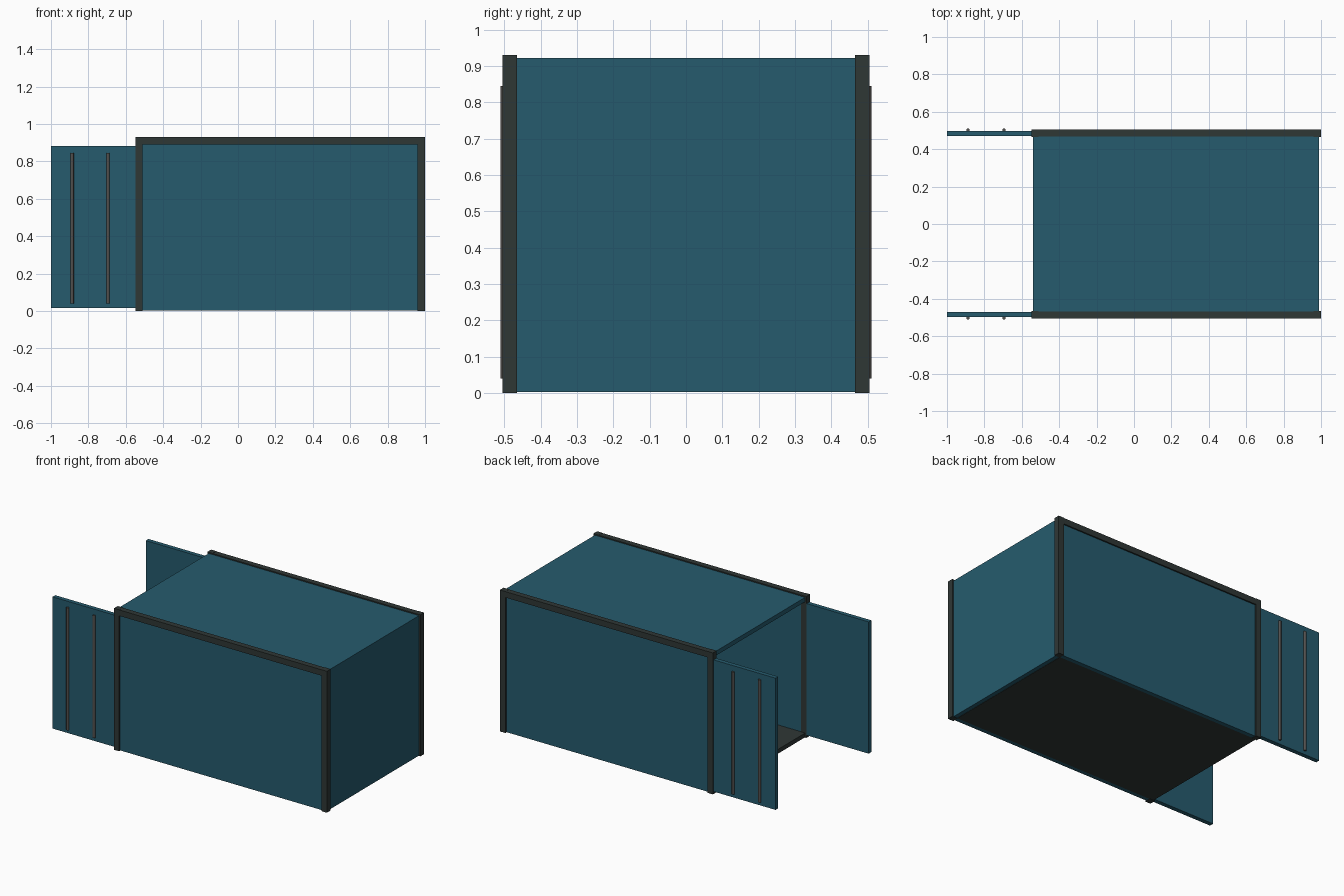
import bpy, bmesh

if "Cube" in bpy.data.objects:
    bpy.data.objects.remove(bpy.data.objects["Cube"])


def material(name, rgb):
    m = bpy.data.materials.new(name)
    m.diffuse_color = (*rgb, 1.0)
    m.use_nodes = True
    m.node_tree.nodes["Principled BSDF"].inputs["Base Color"].default_value = m.diffuse_color
    return m


TEAL = material("teal paint", (0.019, 0.105, 0.155))
DARK = material("dark grey frame", (0.028, 0.038, 0.036))
STEEL = material("grey steel", (0.085, 0.08, 0.075))


def finish(name, bm, mat):
    me = bpy.data.meshes.new(name)
    bm.to_mesh(me)
    bm.free()
    me.materials.append(mat)
    ob = bpy.data.objects.new(name, me)
    bpy.context.collection.objects.link(ob)
    return ob


def box(name, x, y, z, mat):
    """Box from (min, max) ranges on each axis."""
    bm = bmesh.new()
    bmesh.ops.create_cube(bm, size=1)
    for v in bm.verts:
        v.co = [r[0] if c < 0 else r[1] for c, r in zip(v.co, (x, y, z))]
    return finish(name, bm, mat)


def rod(name, x, y, z, radius, mat):
    """Upright round bar."""
    bm = bmesh.new()
    bmesh.ops.create_cone(bm, cap_ends=True, segments=12, radius1=radius,
                          radius2=radius, depth=z[1] - z[0])
    bmesh.ops.translate(bm, verts=bm.verts, vec=(x, y, sum(z) / 2))
    ob = finish(name, bm, mat)
    for p in ob.data.polygons:
        p.use_smooth = len(p.vertices) == 4
    return ob


# Container shell: floor, roof and closed end
box("floor", (-0.54, 0.96), (-0.468, 0.468), (0.002, 0.03), DARK)
box("roof", (-0.54, 0.99), (-0.49, 0.49), (0.893, 0.922), TEAL)
box("end_wall", (0.962, 0.99), (-0.49, 0.49), (0.002, 0.92), TEAL)

for side, s in (("front", -1), ("back", 1)):
    def span(a, b):
        return tuple(sorted((s * a, s * b)))

    # Side wall, corner posts and top rail
    box(side + "_wall", (-0.54, 0.99), span(0.468, 0.495), (0.002, 0.92), TEAL)
    box(side + "_open_end_post", (-0.549, -0.511), span(0.466, 0.505), (0, 0.93), DARK)
    box(side + "_closed_end_post", (0.96, 1.0), span(0.466, 0.505), (0, 0.93), DARK)
    box(side + "_top_rail", (-0.549, 1.0), span(0.467, 0.504), (0.89, 0.929), DARK)

    # Door folded fully open, with two locking bars
    box(side + "_door", (-1.0, -0.54), span(0.47, 0.498), (0.016, 0.882), TEAL)
    for i, x in enumerate((-0.887, -0.695)):
        rod(f"{side}_locking_bar_{i + 1}", x, s * 0.502, (0.04, 0.845), 0.009, STEEL)
